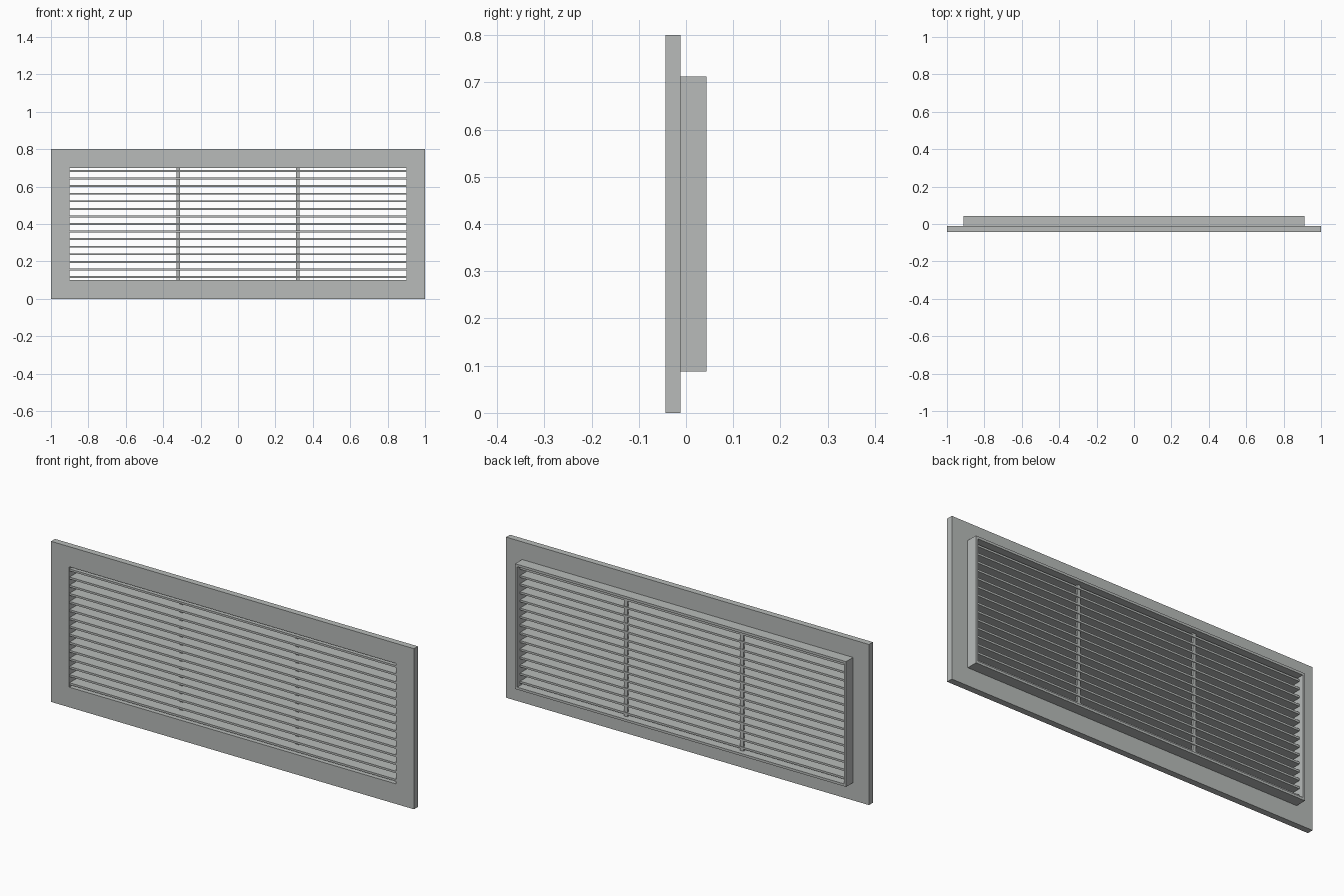
import bpy, bmesh

if "Cube" in bpy.data.objects:
    bpy.data.objects.remove(bpy.data.objects["Cube"])

metal = bpy.data.materials.new("light_grey_metal")
metal.diffuse_color = (0.48, 0.50, 0.49, 1)
metal.use_nodes = True
metal.node_tree.nodes["Principled BSDF"].inputs["Base Color"].default_value = metal.diffuse_color


def finish(bm, name):
    bmesh.ops.recalc_face_normals(bm, faces=bm.faces)
    mesh = bpy.data.meshes.new(name)
    bm.to_mesh(mesh)
    bm.free()
    mesh.materials.append(metal)
    ob = bpy.data.objects.new(name, mesh)
    bpy.context.collection.objects.link(ob)
    return ob


def box(name, x0, x1, y0, y1, z0, z1):
    bm = bmesh.new()
    bmesh.ops.create_cube(bm, size=1)
    for v in bm.verts:
        v.co = (x1 if v.co.x > 0 else x0, y1 if v.co.y > 0 else y0, z1 if v.co.z > 0 else z0)
    return finish(bm, name)


def ring(name, outer, inner, y0, y1, zc=0.4):
    """Rectangular ring; outer and inner are (half width, half height)."""
    bm = bmesh.new()
    loops = []
    for (w, h), y in ((outer, y0), (outer, y1), (inner, y1), (inner, y0)):
        loops.append([bm.verts.new((sx * w, y, zc + sz * h))
                      for sx, sz in ((-1, -1), (1, -1), (1, 1), (-1, 1))])
    for i in range(4):
        a, b = loops[i], loops[(i + 1) % 4]
        for j in range(4):
            k = (j + 1) % 4
            bm.faces.new((a[j], a[k], b[k], b[j]))
    return finish(bm, name)


# Front flange and the duct collar behind it
ring("front_flange", (1.0, 0.4), (0.9, 0.3), -0.043, -0.012)
ring("rear_collar", (0.912, 0.312), (0.9, 0.3), -0.012, 0.043)

# Horizontal slats
PITCH = 0.0405
for i in range(15):
    z = 0.4 + (i - 7) * PITCH
    box(f"slat_{i + 1}", -0.9, 0.9, -0.041, 0.021, z - 0.005, z + 0.005)

# Vertical support bars at the back of the slats
for side, x in (("left", -0.32), ("right", 0.32)):
    box(f"support_bar_{side}", x - 0.009, x + 0.009, 0.008, 0.018, 0.1, 0.7)
